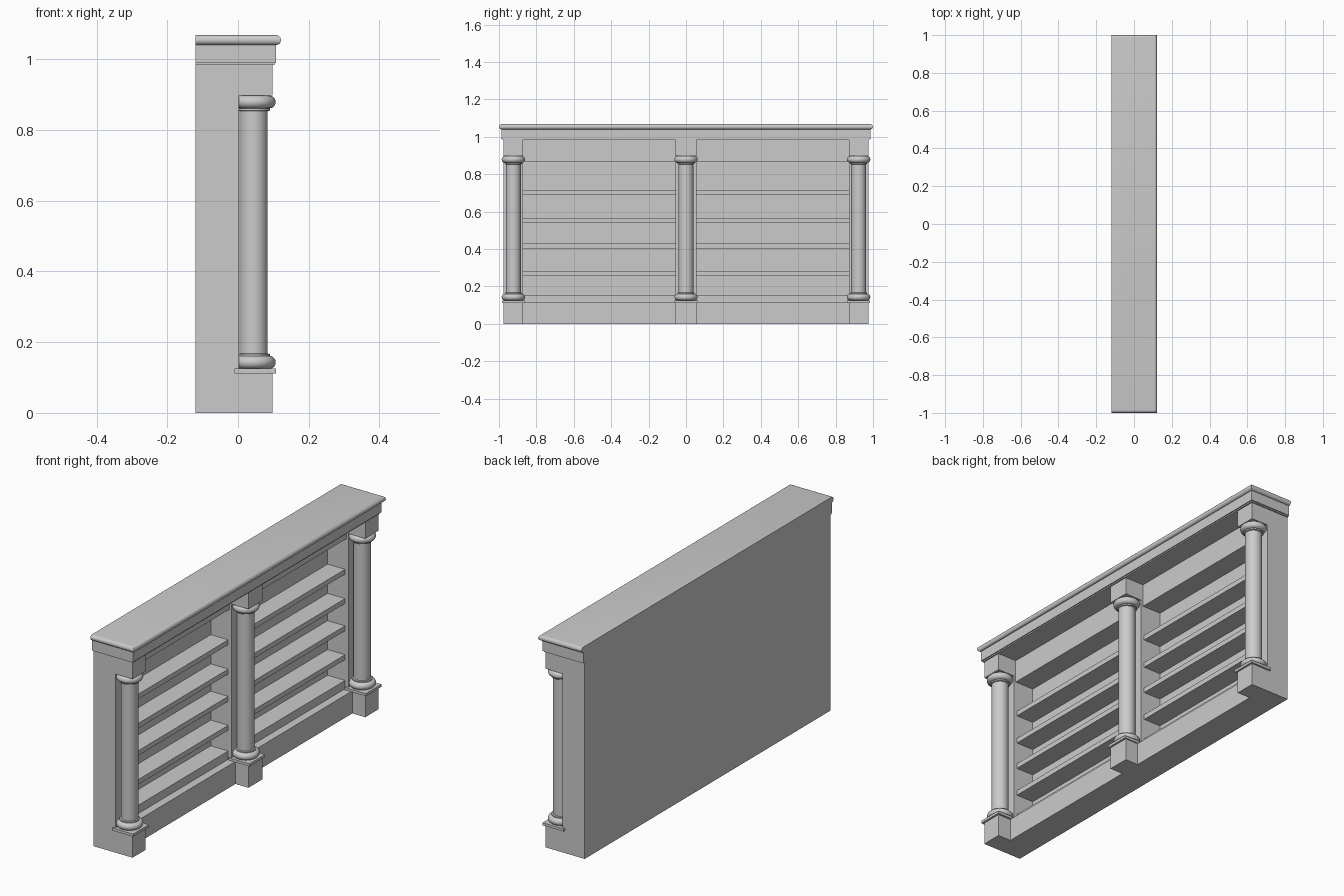
import bpy, bmesh, math

if "Cube" in bpy.data.objects:
    bpy.data.objects.remove(bpy.data.objects["Cube"])

BACK, FRONT, BLOCK = -0.12, 0.003, 0.097   # back plane, panel front, pedestal front
HALF, POST = 0.975, 0.052                  # half length of body, half post width
POSTS = (-HALF + POST, 0.0, HALF - POST)   # post centres along y
COL_X = 0.044


def finish(name, bm, smooth=False):
    bmesh.ops.recalc_face_normals(bm, faces=bm.faces)
    me = bpy.data.meshes.new(name)
    bm.to_mesh(me)
    bm.free()
    ob = bpy.data.objects.new(name, me)
    bpy.context.collection.objects.link(ob)
    if smooth:
        bpy.ops.object.select_all(action='DESELECT')
        ob.select_set(True)
        bpy.context.view_layer.objects.active = ob
        bpy.ops.object.shade_smooth_by_angle(angle=math.radians(35))
    return ob


def loft(name, rings, smooth=False):
    """Skin a stack of closed rings and cap both ends."""
    bm = bmesh.new()
    loops = [[bm.verts.new(p) for p in r] for r in rings]
    n = len(loops[0])
    for a, b in zip(loops, loops[1:]):
        for i in range(n):
            j = (i + 1) % n
            bm.faces.new((a[i], a[j], b[j], b[i]))
    bm.faces.new(loops[0])
    bm.faces.new(loops[-1])
    return finish(name, bm, smooth)


def box(name, x0, x1, y0, y1, z0, z1):
    return loft(name, [[(x0, y0, z), (x1, y0, z), (x1, y1, z), (x0, y1, z)]
                       for z in (z0, z1)])


def lathe(name, profile, y, n=48):
    return loft(name, [[(COL_X + r * math.cos(math.tau * i / n),
                         y + r * math.sin(math.tau * i / n), z) for i in range(n)]
                       for r, z in profile], True)


def half_round(c, r, z, steps=10):
    """Convex half circle profile, bottom to top."""
    return [(c + r * math.cos(t), z + r * math.sin(t))
            for t in (math.pi * (i / steps - 0.5) for i in range(steps + 1))]


# Back board
box("back_board", BACK, -0.112, -HALF, HALF, 0, 1.0)

# Posts with pedestal, plinth plate, column and capital block
for k, y in enumerate(POSTS):
    w = POST if k != 1 else 0.056
    box("post", BACK, FRONT, y - w, y + w, 0, 1.0)
    box("pedestal", FRONT - 0.01, BLOCK, y - w, y + w, 0, 0.112)
    box("plinth_plate", -0.01, 0.107, y - 0.062, y + 0.062, 0.112, 0.125)
    box("capital_block", FRONT - 0.01, BLOCK, y - w, y + w, 0.897, 1.0)
    profile = (half_round(0.0445, 0.018, 0.143)
               + [(0.046, 0.161), (0.046, 0.166), (0.040, 0.168),
                  (0.040, 0.853), (0.046, 0.855), (0.046, 0.861)]
               + half_round(0.0445, 0.018, 0.879))
    lathe("column", profile, y)

# Shelves, base board and header in each bay
for s in (-1, 1):
    y0, y1 = sorted((s * 0.05, s * 0.88))
    box("base_board", BACK, 0.025, y0, y1, 0, 0.113)
    box("bottom_shelf", BACK, -0.015, y0, y1, 0.10, 0.155)
    for z in (0.284, 0.429, 0.566, 0.713):
        box("shelf", BACK, -0.015, y0, y1, z - 0.025, z)
    box("header", BACK, -0.008, y0, y1, 0.868, 1.0)

# Cornice wrapping front and both ends, flat at the back
profile = ([(0.006, 0.983), (0.006, 0.989), (0.011, 0.989), (0.011, 1.040)]
           + half_round(0.0105, 0.014, 1.054))
loft("cornice", [[(BACK, -HALF - d, z), (BLOCK + d, -HALF - d, z),
                  (BLOCK + d, HALF + d, z), (BACK, HALF + d, z)]
                 for d, z in profile], True)
